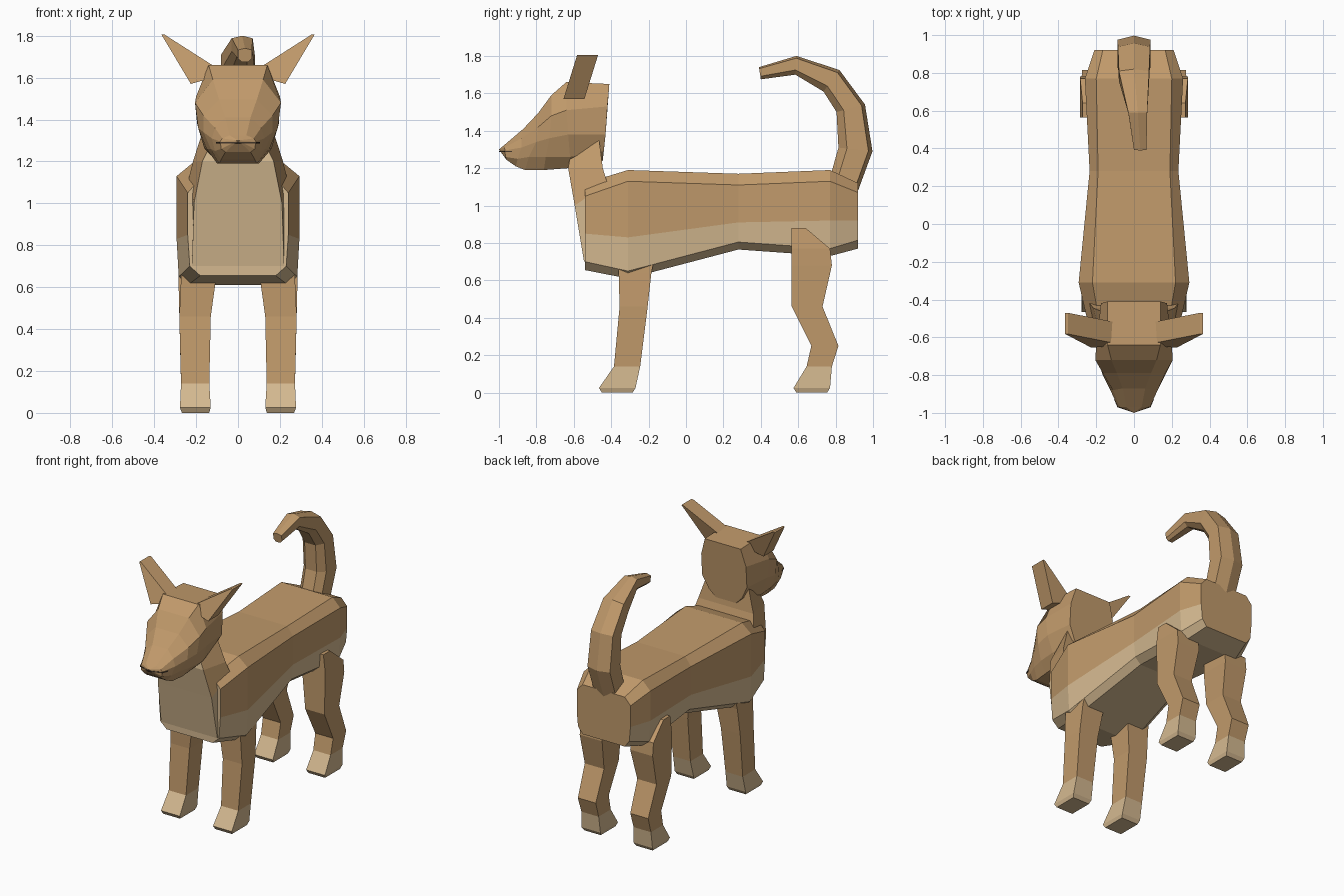
import bpy
import bmesh


def material(name, rgb):
    m = bpy.data.materials.new(name)
    m.diffuse_color = (*rgb, 1)
    return m


TAN = material("tan_fur", (0.533, 0.323, 0.147))
CREAM = material("cream_fur", (0.66, 0.485, 0.28))
DARK = material("dark_mouth", (0.06, 0.04, 0.025))


def loft(name, rings, is_cream=None, apex=None, mats=(TAN, CREAM)):
    """Skin closed rings, cap both ends (optionally to a point), colour by rule."""
    bm = bmesh.new()
    vs = [[bm.verts.new(p) for p in r] for r in rings]
    n = len(vs[0])
    for a, b in zip(vs, vs[1:]):
        for i in range(n):
            j = (i + 1) % n
            bm.faces.new((a[i], a[j], b[j], b[i]))
    bm.faces.new(vs[0])
    if apex:
        tip = bm.verts.new(apex)
        for i in range(n):
            bm.faces.new((vs[-1][i], vs[-1][(i + 1) % n], tip))
    else:
        bm.faces.new(vs[-1])
    bmesh.ops.recalc_face_normals(bm, faces=bm.faces)
    if is_cream:
        for f in bm.faces:
            f.material_index = int(is_cream(f.calc_center_median(), f.normal))
    me = bpy.data.meshes.new(name)
    bm.to_mesh(me)
    bm.free()
    for m in mats:
        me.materials.append(m)
    ob = bpy.data.objects.new(name, me)
    bpy.context.collection.objects.link(ob)
    return ob


def mirrored(half):
    """Full ring from a +x half profile of (x, y, z)."""
    return half + [(-x, y, z) for x, y, z in reversed(half)]


# Torso: y, top z/width, shoulder z, side width, colour line z, low z, bottom z/width
torso = [
    (-0.54, 1.12, 0.18, 1.05, 0.24, 0.85, 0.70, 0.655, 0.18),
    (-0.31, 1.19, 0.22, 1.13, 0.293, 0.83, 0.65, 0.61, 0.24),
    (0.28, 1.17, 0.19, 1.11, 0.235, 0.91, 0.805, 0.765, 0.18),
    (0.77, 1.19, 0.20, 1.13, 0.26, 0.92, 0.77, 0.73, 0.20),
    (0.92, 1.12, 0.165, 1.07, 0.21, 0.92, 0.815, 0.77, 0.165),
]
rings = [mirrored([(tw, y, tz), (w, y, sz), (w, y, cz), (w - 0.01, y, lz), (bw, y, bz)])
         for y, tz, tw, sz, w, cz, lz, bz, bw in torso]
loft("torso", rings,
     lambda c, n: n.y < -0.9 or (n.y < 0.9 and c.z < 0.9 and n.z < 0.5))

# Chest and neck: front y/z/width, back y/z/width
neck = [
    (-0.545, 0.70, 0.22, -0.42, 0.72, 0.22),
    (-0.595, 1.00, 0.21, -0.42, 1.12, 0.235),
    (-0.63, 1.20, 0.17, -0.445, 1.20, 0.215),
    (-0.62, 1.26, 0.14, -0.465, 1.355, 0.165),
]
rings = [mirrored([(fw, fy, fz), (bw, by, bz)]) for fy, fz, fw, by, bz, bw in neck]
loft("neck", rings, lambda c, n: n.y < -0.7 or c.z < 0.95)

# Head: five (width, y, z) levels per station, back of skull to muzzle
head = [
    [(.14, -.41, 1.65), (.175, -.42, 1.53), (.175, -.43, 1.38), (.13, -.44, 1.29), (.08, -.445, 1.24)],
    [(.14, -.64, 1.66), (.20, -.64, 1.51), (.195, -.63, 1.38), (.16, -.62, 1.26), (.10, -.63, 1.20)],
    [(.12, -.72, 1.59), (.205, -.72, 1.48), (.19, -.73, 1.36), (.15, -.75, 1.26), (.10, -.76, 1.19)],
    [(.09, -.79, 1.495), (.165, -.79, 1.42), (.165, -.80, 1.34), (.13, -.84, 1.26), (.09, -.86, 1.19)],
    [(.06, -.87, 1.41), (.11, -.88, 1.36), (.125, -.88, 1.31), (.11, -.90, 1.25), (.08, -.91, 1.21)],
    [(.04, -.97, 1.325), (.075, -.97, 1.31), (.085, -.968, 1.295), (.08, -.965, 1.26), (.06, -.96, 1.245)],
]
loft("head", [mirrored(s) for s in head], apex=(0, -1.0, 1.30))

# Mouth slit: thin plate following the muzzle
slit = [(0.105, -0.93), (0.088, -0.97), (0.0, -0.999)]
outline = slit + [(-x, y) for x, y in slit[1::-1]]
loft("mouth", [[(x, y, z) for x, y in outline] for z in (1.286, 1.293)], mats=(DARK,))

# Ears: sheared wedges with thin tips
for side, s in (("left", 1), ("right", -1)):
    profile = [(0.115, 1.655), (0.12, 1.60), (0.225, 1.57), (0.365, 1.805), (0.35, 1.805)]
    rings = [[(s * x, -0.655 + 0.31 * (z - 1.57) + d, z) for x, z in profile]
             for d in (0, 0.112)]
    loft(side + "_ear", rings)

# Tail: outer y/z, inner y/z, centre x, half width
tail = [
    (0.92, 1.08, 0.77, 1.15, 0.0, 0.085),
    (0.997, 1.29, 0.815, 1.31, 0.0, 0.088),
    (0.957, 1.54, 0.805, 1.50, 0.0, 0.085),
    (0.82, 1.725, 0.735, 1.61, 0.0, 0.08),
    (0.59, 1.80, 0.585, 1.70, 0.02, 0.05),
    (0.39, 1.74, 0.40, 1.675, 0.033, 0.033),
]
section = [(0, 0), (1, 0.12), (1, 0.75), (0.5, 1), (-0.5, 1), (-1, 0.75), (-1, 0.12)]
rings = [[(cx + u * w, oy + (iy - oy) * t, oz + (iz - oz) * t) for u, t in section]
         for oy, oz, iy, iz, cx, w in tail]
loft("tail", rings)

# Legs: z, front y, back y, inner x, outer x; paws below the ankle are cream
front_leg = [
    (0.76, -0.37, -0.16, 0.09, 0.265),
    (0.64, -0.36, -0.185, 0.105, 0.272),
    (0.46, -0.355, -0.205, 0.13, 0.28),
    (0.14, -0.385, -0.245, 0.137, 0.272),
    (0.025, -0.465, -0.27, 0.13, 0.277),
    (0.0, -0.45, -0.285, 0.138, 0.268),
]
hind_leg = [
    (0.88, 0.565, 0.64, 0.13, 0.272),
    (0.77, 0.565, 0.77, 0.11, 0.285),
    (0.68, 0.565, 0.78, 0.11, 0.285),
    (0.46, 0.565, 0.73, 0.13, 0.28),
    (0.25, 0.67, 0.815, 0.135, 0.275),
    (0.14, 0.645, 0.78, 0.137, 0.272),
    (0.025, 0.575, 0.77, 0.13, 0.277),
    (0.0, 0.59, 0.755, 0.138, 0.268),
]
for side, s in (("left", 1), ("right", -1)):
    for part, data in (("front_leg", front_leg), ("hind_leg", hind_leg)):
        rings = [[(s * xi, y0, z), (s * xo, y0, z), (s * xo, y1, z), (s * xi, y1, z)]
                 for z, y0, y1, xi, xo in data]
        loft(f"{side}_{part}", rings, lambda c, n: c.z < 0.13)
